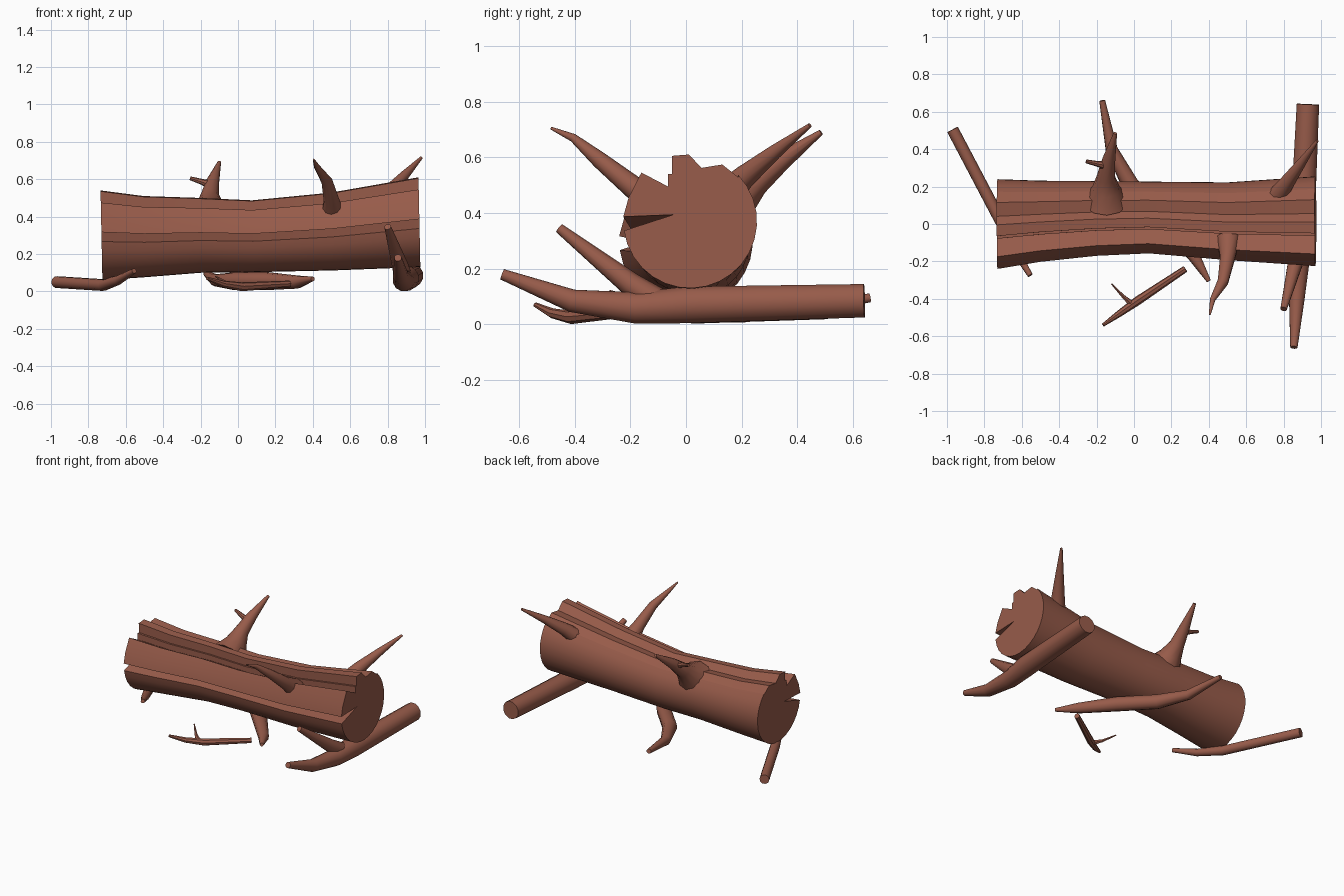
import bpy, bmesh, math
from mathutils import Vector

bark = bpy.data.materials.new("brown bark")
bark.diffuse_color = (0.31, 0.105, 0.068, 1)


def skin(name, rings):
    """Join a list of equal point rings into one closed, smooth-shaded solid."""
    bm = bmesh.new()
    rows = [[bm.verts.new(p) for p in ring] for ring in rings]
    n = len(rows[0])
    for a, b in zip(rows, rows[1:]):
        for i in range(n):
            j = (i + 1) % n
            bm.faces.new((a[i], a[j], b[j], b[i]))
    caps = [bm.faces.new(rows[0][::-1]), bm.faces.new(rows[-1])]
    bmesh.ops.recalc_face_normals(bm, faces=bm.faces)
    bmesh.ops.triangulate(bm, faces=caps)
    me = bpy.data.meshes.new(name)
    bm.to_mesh(me)
    bm.free()
    me.materials.append(bark)
    me.shade_smooth()
    me.set_sharp_from_angle(angle=math.radians(38))
    ob = bpy.data.objects.new(name, me)
    bpy.context.collection.objects.link(ob)
    return ob


def branch(name, pts, sides=10):
    """Tapered tube through points (x, y, z, radius)."""
    cs = [Vector(p[:3]) for p in pts]
    rings, u = [], None
    for i, c in enumerate(cs):
        t = Vector((0, 0, 0))
        if i > 0:
            t += (c - cs[i - 1]).normalized()
        if i < len(cs) - 1:
            t += (cs[i + 1] - c).normalized()
        t.normalize()
        if u is None:
            u = t.orthogonal()
        u = (u - t * u.dot(t)).normalized()
        v = t.cross(u)
        r = pts[i][3]
        rings.append([c + r * (math.cos(a) * u + math.sin(a) * v)
                      for a in (2 * math.pi * k / sides for k in range(sides))])
    return skin(name, rings)


# Log: round underside, cracked top and front; unit profile in (y, z)
profile = [(math.cos(math.radians(a)), math.sin(math.radians(a)))
           for a in range(-172, 46, 12)]
profile += [(0.72, 0.66), (0.48, 0.85), (0.17, 0.80), (-0.02, 1.0), (-0.27, 0.98),
            (-0.27, 0.71), (-0.33, 0.71), (-0.33, 0.52), (-0.73, 0.73),
            (-0.92, 0.36), (-1.0, 0.07), (-0.25, 0.10)]
# x, centre y, centre z, radius
stations = [(-0.73, 0.0, 0.30, 0.24), (-0.5, 0.015, 0.293, 0.217),
            (-0.2, 0.03, 0.30, 0.20), (0.08, 0.035, 0.295, 0.192),
            (0.5, 0.015, 0.32, 0.208), (0.97, 0.015, 0.37, 0.24)]
skin("log", [[(x - 0.005 * pz, y + r * py, z + r * pz) for py, pz in profile]
             for x, y, z, r in stations])

# Broken branches growing from the log
branch("back_branch", [(-0.15, 0.12, 0.40, 0.12), (-0.15, 0.19, 0.455, 0.075),
                       (-0.15, 0.25, 0.51, 0.05), (-0.135, 0.34, 0.585, 0.036),
                       (-0.10, 0.485, 0.69, 0.01)])
branch("back_branch_twig", [(-0.135, 0.31, 0.565, 0.028), (-0.19, 0.32, 0.585, 0.016),
                            (-0.255, 0.335, 0.605, 0.01)], 8)
branch("back_end_branch", [(0.76, 0.14, 0.46, 0.055), (0.81, 0.21, 0.53, 0.042),
                           (0.89, 0.32, 0.62, 0.026), (0.98, 0.445, 0.715, 0.008)])
branch("front_branch", [(0.505, -0.08, 0.41, 0.065), (0.50, -0.18, 0.485, 0.042),
                        (0.475, -0.31, 0.59, 0.03), (0.42, -0.405, 0.67, 0.015),
                        (0.405, -0.485, 0.705, 0.005)])

# Thick forked limb beneath the right end
branch("supporting_limb", [(0.93, 0.64, 0.085, 0.062), (0.90, 0.0, 0.07, 0.068),
                           (0.885, -0.18, 0.059, 0.058), (0.87, -0.41, 0.085, 0.042),
                           (0.855, -0.66, 0.18, 0.02)], 12)
branch("supporting_limb_fork", [(0.885, -0.08, 0.07, 0.05), (0.865, -0.2, 0.145, 0.043),
                                (0.80, -0.455, 0.345, 0.018)])

# Limb lying across under the middle of the log
branch("middle_limb", [(-0.17, 0.66, 0.095, 0.016), (-0.12, 0.40, 0.06, 0.033),
                       (-0.02, 0.21, 0.055, 0.048), (0.16, 0.02, 0.055, 0.048),
                       (0.32, -0.17, 0.05, 0.035), (0.40, -0.305, 0.067, 0.012)])

# Limb under the left end
branch("left_limb", [(-0.97, 0.505, 0.05, 0.032), (-0.72, 0.03, 0.034, 0.032),
                     (-0.64, -0.13, 0.06, 0.025), (-0.555, -0.275, 0.11, 0.014)])

# Loose twig on the ground in front
branch("loose_twig", [(0.275, -0.24, 0.04, 0.018), (0.02, -0.41, 0.025, 0.024),
                      (-0.08, -0.48, 0.04, 0.018), (-0.165, -0.54, 0.07, 0.009)], 8)
branch("loose_twig_spur", [(-0.01, -0.43, 0.03, 0.018), (-0.06, -0.385, 0.045, 0.01),
                           (-0.12, -0.32, 0.08, 0.004)], 6)
